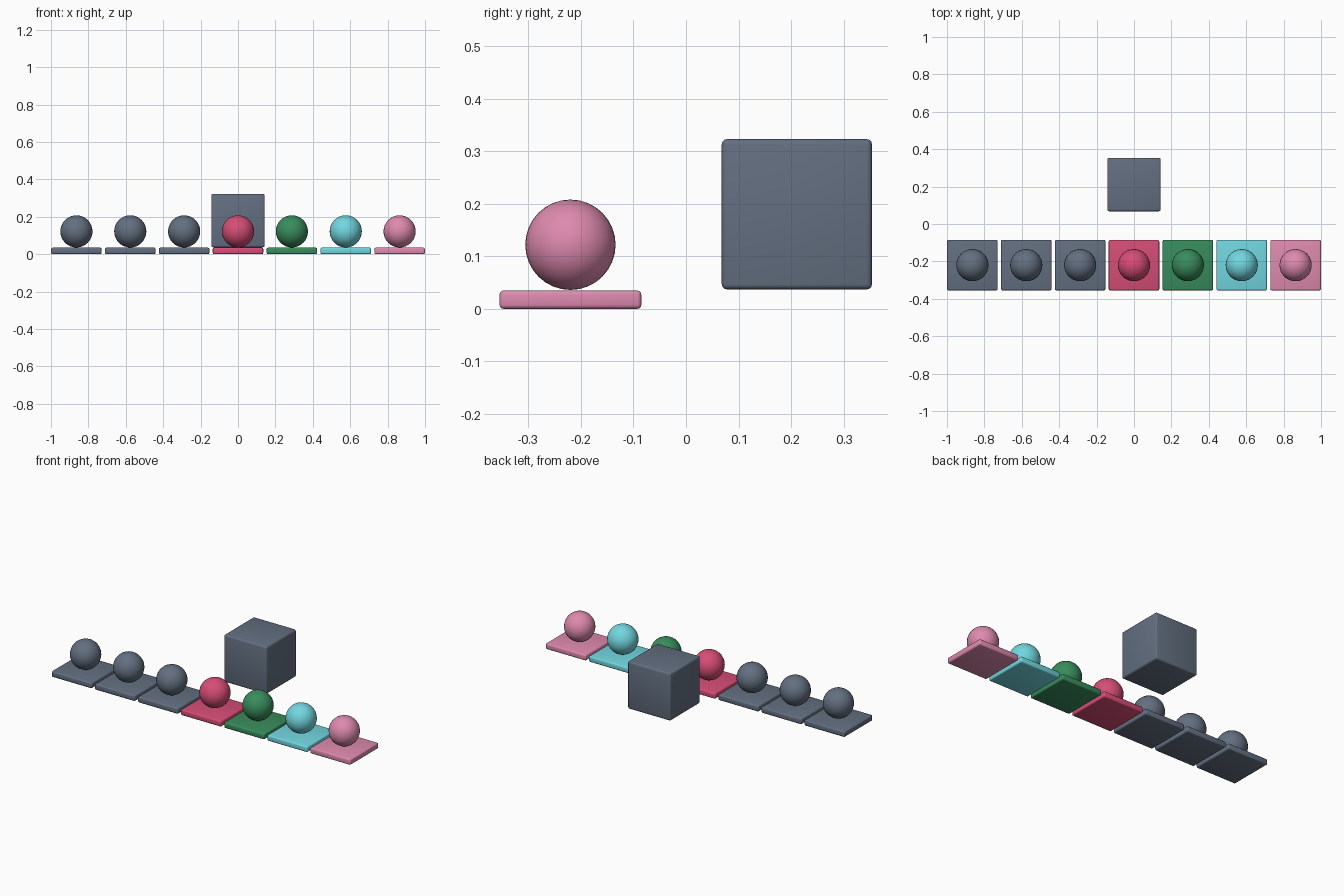
import bpy
import math

if "Cube" in bpy.data.objects:
    bpy.data.objects.remove(bpy.data.objects["Cube"])


def material(name, rgb):
    """Flat colour from 8-bit sRGB values."""
    lin = []
    for c in rgb:
        c /= 255
        lin.append(c / 12.92 if c <= 0.04045 else ((c + 0.055) / 1.055) ** 2.4)
    m = bpy.data.materials.new(name)
    m.diffuse_color = (*lin, 1)
    m.use_nodes = True
    m.node_tree.nodes["Principled BSDF"].inputs["Base Color"].default_value = m.diffuse_color
    return m


slate = material("slate grey", (99, 111, 128))
red = material("raspberry red", (214, 77, 118))
green = material("green", (56, 140, 92))
cyan = material("cyan", (114, 214, 224))
pink = material("pink", (222, 138, 174))


def finish(name, mat):
    ob = bpy.context.object
    ob.name = name
    ob.data.materials.append(mat)
    bpy.ops.object.shade_smooth_by_angle(angle=math.radians(35))
    return ob


def rounded_box(name, centre, size, bevel, mat):
    bpy.ops.mesh.primitive_cube_add(size=1, location=centre)
    ob = bpy.context.object
    ob.scale = size
    bpy.ops.object.transform_apply(location=False, rotation=False, scale=True)
    mod = ob.modifiers.new("rounded edges", 'BEVEL')
    mod.width = bevel
    mod.segments = 3
    bpy.ops.object.modifier_apply(modifier=mod.name)
    return finish(name, mat)


def ball(name, centre, radius, mat):
    bpy.ops.mesh.primitive_uv_sphere_add(segments=32, ring_count=16,
                                         radius=radius, location=centre)
    return finish(name, mat)


# Row of seven tiles, each carrying a ball
ROW_Y, STEP = -0.22, 0.288
for i, mat in enumerate([slate, slate, slate, red, green, cyan, pink]):
    x = (i - 3) * STEP
    rounded_box(f"tile_{i + 1}", (x, ROW_Y, 0.0175), (0.27, 0.27, 0.035), 0.008, mat)
    ball(f"ball_{i + 1}", (x, ROW_Y, 0.122), 0.086, mat)

# Large raised cube behind the row
rounded_box("large_cube", (0, 0.211, 0.18), (0.286, 0.286, 0.286), 0.01, slate)
